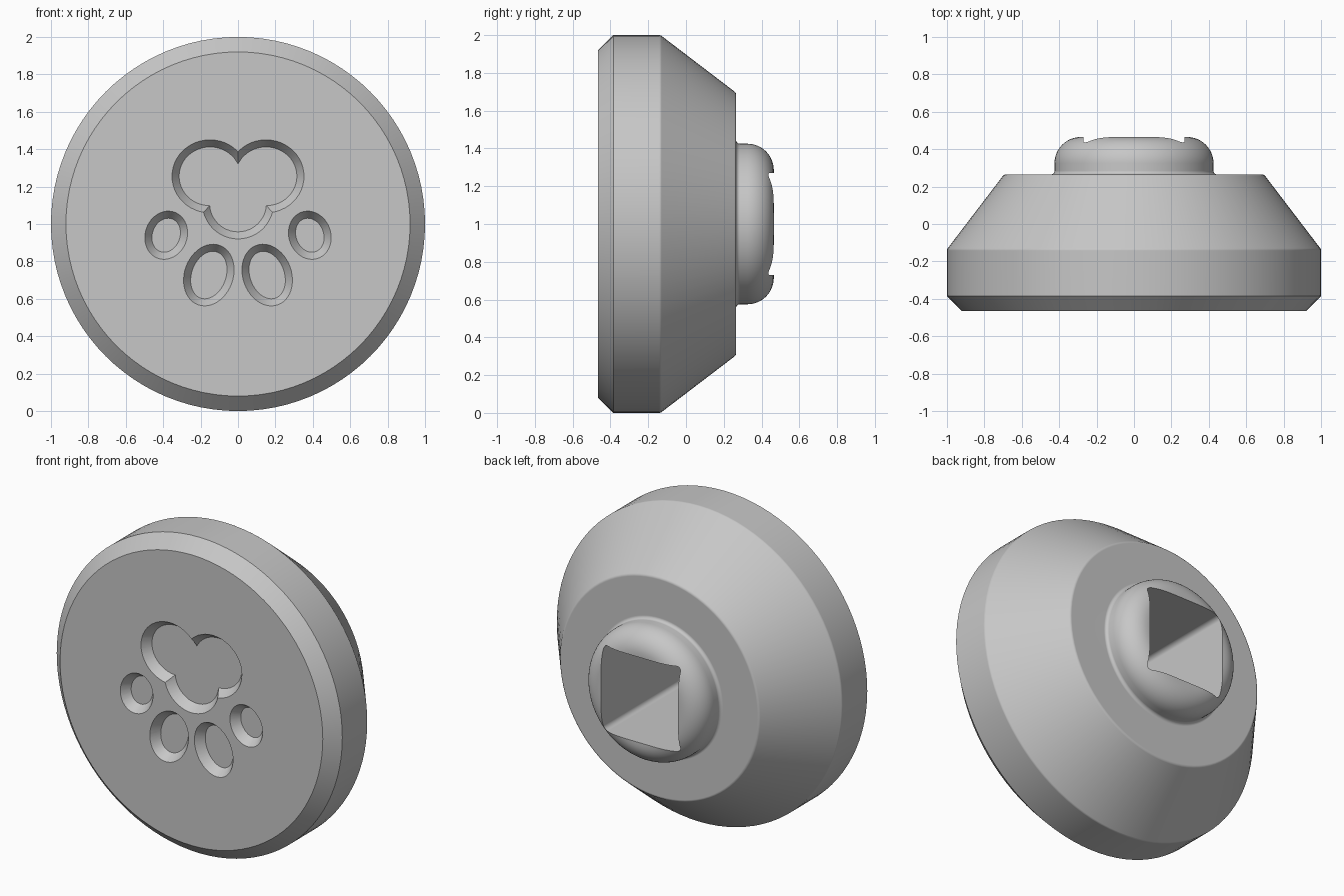
import bpy, bmesh, math
from mathutils import Vector, Matrix

if "Cube" in bpy.data.objects:
    bpy.data.objects.remove(bpy.data.objects["Cube"])

FRONT, BACK = -0.466, 0.465
AXIS = Vector((0, 0, 1))

grey = bpy.data.materials.new("light grey")
grey.use_nodes = True
grey.diffuse_color = (0.57, 0.57, 0.57, 1)
grey.node_tree.nodes["Principled BSDF"].inputs["Base Color"].default_value = grey.diffuse_color


def finish(name, bm):
    bmesh.ops.recalc_face_normals(bm, faces=bm.faces)
    mesh = bpy.data.meshes.new(name)
    bm.to_mesh(mesh)
    bm.free()
    mesh.materials.append(grey)
    obj = bpy.data.objects.new(name, mesh)
    bpy.context.collection.objects.link(obj)
    return obj


def fillet(before, corner, after, radius, steps):
    """Round one profile corner with an arc tangent to both sides."""
    p, c, n = Vector(before), Vector(corner), Vector(after)
    a, b = (p - c).normalized(), (n - c).normalized()
    half = a.angle(b) / 2
    centre = c + (a + b).normalized() * radius / math.sin(half)
    start = c + a * radius / math.tan(half) - centre
    end = c + b * radius / math.tan(half) - centre
    sweep = math.pi - 2 * half
    return [centre + (start * math.sin(sweep * (1 - t / steps))
                      + end * math.sin(sweep * t / steps)) / math.sin(sweep)
            for t in range(steps + 1)]


def loft(name, rings):
    """Solid through a list of equally sized rings."""
    bm = bmesh.new()
    loops = [[bm.verts.new(p) for p in ring] for ring in rings]
    for low, high in zip(loops, loops[1:]):
        for i in range(len(low)):
            j = (i + 1) % len(low)
            bm.faces.new((low[i], low[j], high[j], high[i]))
    bm.faces.new(loops[0])
    bm.faces.new(loops[-1])
    return finish(name, bm)


def cut(target, cutter):
    mod = target.modifiers.new("cut", 'BOOLEAN')
    mod.operation, mod.solver, mod.object = 'DIFFERENCE', 'EXACT', cutter
    bpy.context.view_layer.objects.active = target
    bpy.ops.object.modifier_apply(modifier=mod.name)
    bpy.data.objects.remove(cutter)


# Turned body: (radius, y, fillet radius, fillet steps)
corners = [(0, FRONT, 0, 0), (0.92, FRONT, 0, 0), (1, -0.385, 0, 0),
           (1, -0.135, 0.02, 3), (0.695, 0.265, 0.02, 4), (0.425, 0.265, 0.02, 5),
           (0.425, BACK, 0.14, 12), (0, BACK, 0, 0)]
profile = []
for i, (r, y, radius, steps) in enumerate(corners):
    if radius:
        profile += fillet(corners[i - 1][:2], (r, y), corners[i + 1][:2], radius, steps)
    else:
        profile.append(Vector((r, y)))

bm = bmesh.new()
verts = [bm.verts.new((p.x, p.y, 1)) for p in profile]
edges = [bm.edges.new(pair) for pair in zip(verts, verts[1:])]
bmesh.ops.spin(bm, geom=verts + edges, cent=AXIS, axis=(0, 1, 0),
               angle=math.tau, steps=96, use_duplicate=False)
bmesh.ops.remove_doubles(bm, verts=bm.verts, dist=0.0001)
body = finish("knob_body", bm)

# Deep square socket with rounded corners in the back boss
HALF, ROUND = 0.27, 0.03
square = []
for k in range(4):
    for s in range(6):
        a = math.radians(90 * k + 18 * s)
        mid = math.radians(90 * k + 45)
        reach = (HALF - ROUND) * math.sqrt(2)
        square.append((reach * math.cos(mid) + ROUND * math.cos(a),
                       reach * math.sin(mid) + ROUND * math.sin(a)))
cut(body, loft("socket_cutter", [[(x, y, z + 1) for x, z in square] for y in (-0.335, 0.6)]))

# Sloped oval recesses in the front face
DEPTH, TAPER, OVER = 0.055, 0.038, 0.02


def recess(x, z, rx, rz, tilt):
    turn = Matrix.Rotation(math.radians(tilt), 2)
    rings = []
    for y, grow in ((FRONT - OVER, TAPER * OVER / DEPTH), (FRONT + DEPTH, -TAPER)):
        ring = []
        for i in range(48):
            a = math.tau * i / 48
            p = turn @ Vector(((rx + grow) * math.cos(a), (rz + grow) * math.sin(a)))
            ring.append((x + p.x, y, z + p.y))
        rings.append(ring)
    cut(body, loft("recess_cutter", rings))


recess(0, 1.11, 0.19, 0.19, 0)
for side in (-1, 1):
    recess(side * 0.15, 1.255, 0.203, 0.195, 0)
    recess(side * 0.156, 0.727, 0.13, 0.169, side * 20)
    recess(side * 0.384, 0.94, 0.112, 0.131, side * 20)

# Smooth shading with crisp edges and flat faces kept flat
bpy.ops.object.select_all(action='DESELECT')
body.select_set(True)
bpy.context.view_layer.objects.active = body
bpy.ops.object.shade_smooth_by_angle(angle=math.radians(30))
weighted = body.modifiers.new("flat_faces", 'WEIGHTED_NORMAL')
weighted.keep_sharp = True
